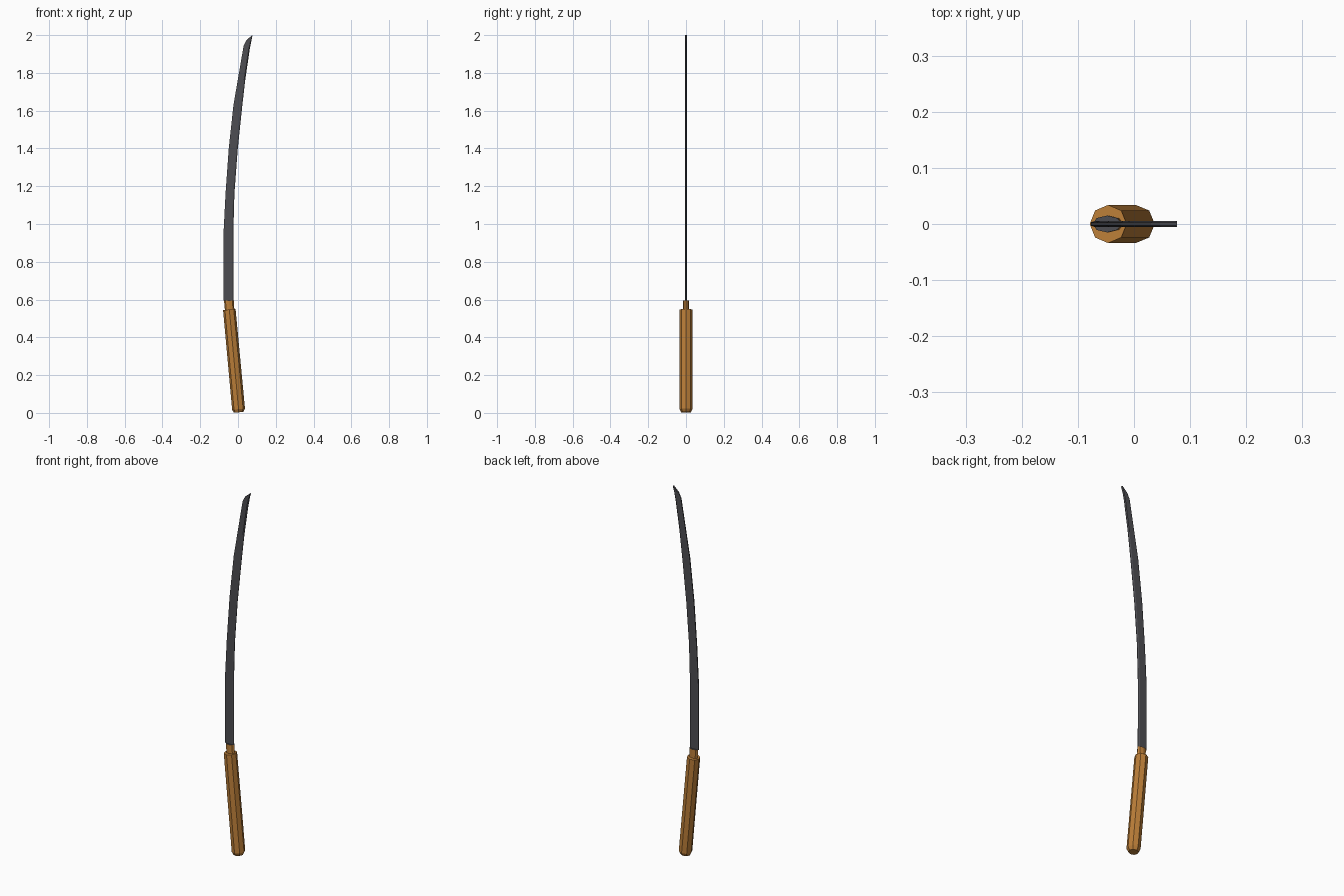
import bpy, bmesh
from math import cos, sin, pi

if "Cube" in bpy.data.objects:
    bpy.data.objects.remove(bpy.data.objects["Cube"])


def material(name, color):
    m = bpy.data.materials.new(name)
    m.diffuse_color = (*color, 1)
    m.use_nodes = True
    m.node_tree.nodes["Principled BSDF"].inputs["Base Color"].default_value = m.diffuse_color
    return m


wood = material("wood", (0.50, 0.21, 0.04))
steel = material("dark_steel", (0.075, 0.075, 0.085))


def loft(name, rings, mats, top_mat=0):
    """Skin a stack of equal-sized rings and cap both ends."""
    bm = bmesh.new()
    loops = [[bm.verts.new(p) for p in ring] for ring in rings]
    n = len(loops[0])
    for a, b in zip(loops, loops[1:]):
        for i in range(n):
            j = (i + 1) % n
            bm.faces.new((a[i], a[j], b[j], b[i]))
    bm.faces.new(loops[0][::-1])
    bm.faces.new(loops[-1]).material_index = top_mat
    bmesh.ops.recalc_face_normals(bm, faces=bm.faces)
    me = bpy.data.meshes.new(name)
    bm.to_mesh(me)
    bm.free()
    for m in mats:
        me.materials.append(m)
    ob = bpy.data.objects.new(name, me)
    bpy.context.collection.objects.link(ob)
    return ob


def octagon(cx, z, rx, ry, tilt=0.0):
    return [(cx + rx * cos(i * pi / 4), ry * sin(i * pi / 4),
             z + tilt * cos(i * pi / 4)) for i in range(8)]


# Slanted octagonal grip with a chamfered pommel end
loft("grip", [octagon(0.003, 0.003, 0.025, 0.025, 0.002),
              octagon(0.003, 0.02, 0.034, 0.034, 0.003),
              octagon(-0.046, 0.547, 0.033, 0.034, 0.003)], [wood])

# Flattened collar between grip and blade, with a steel top
loft("collar", [octagon(-0.044, 0.54, 0.025, 0.015),
                octagon(-0.048, 0.595, 0.026, 0.015)], [wood, steel], 1)

# Curved blade: (spine x, spine z, edge x, edge z) along its length
stations = [
    (-0.077, 0.594, -0.024, 0.594), (-0.077, 0.945, -0.025, 0.945),
    (-0.066, 1.16, -0.019, 1.16), (-0.049, 1.40, -0.002, 1.39),
    (-0.024, 1.63, 0.022, 1.62), (0.000, 1.77, 0.038, 1.76),
    (0.030, 1.945, 0.062, 1.925), (0.046, 1.975, 0.070, 1.965),
    (0.075, 1.999, 0.077, 2.0),
]


def blade_section(x0, z0, x1, z1):
    # Thin spine, flat sides and a narrow bevel down to the cutting edge
    profile = [(0, 0.003), (0.12, 0.005), (0.85, 0.005), (1, 0.001)]
    outline = profile + [(t, -y) for t, y in reversed(profile)]
    return [(x0 + (x1 - x0) * t, y, z0 + (z1 - z0) * t) for t, y in outline]


loft("blade", [blade_section(*s) for s in stations], [steel])
